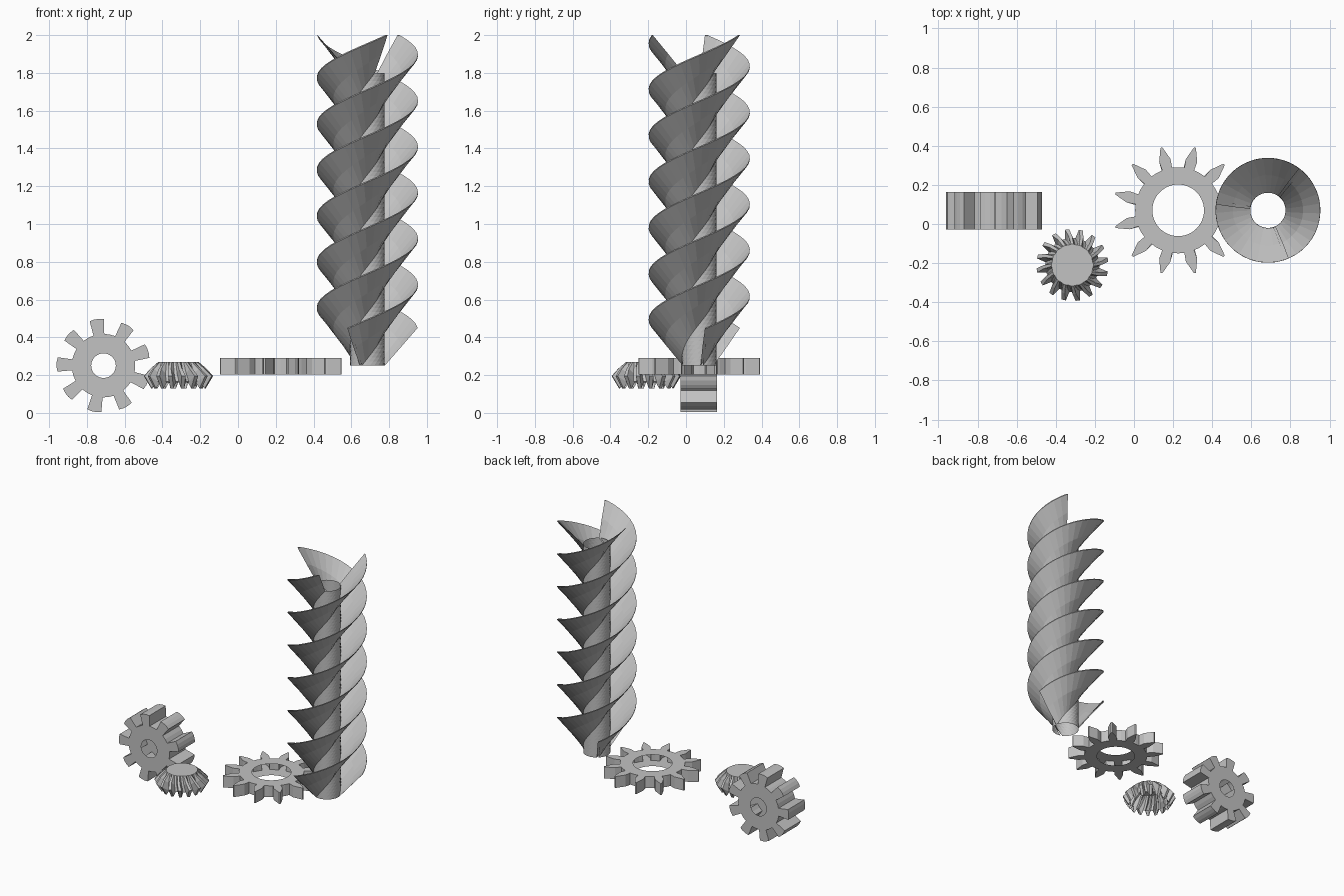
import bpy, bmesh
from math import sin, cos, radians, pi
from mathutils import Matrix, Vector

cube = bpy.data.objects.get("Cube")
if cube:
    bpy.data.objects.remove(cube)

steel = bpy.data.materials.new("light_grey")
steel.use_nodes = True
GREY = (0.54, 0.54, 0.54, 1)
steel.diffuse_color = GREY
steel.node_tree.nodes["Principled BSDF"].inputs["Base Color"].default_value = GREY


def polar(r, angle, z):
    return Vector((r * cos(angle), r * sin(angle), z))


def loft(name, rings, location, matrix=Matrix(), cap=False):
    """Skin closed rings of equal length, optionally capping the last."""
    bm = bmesh.new()
    rows = [[bm.verts.new(matrix @ p) for p in ring] for ring in rings]
    for low, high in zip(rows, rows[1:]):
        n = len(low)
        for i in range(n):
            j = (i + 1) % n
            bm.faces.new((low[i], low[j], high[j], high[i]))
    if cap:
        bm.faces.new(rows[-1])
    bmesh.ops.recalc_face_normals(bm, faces=bm.faces)
    mesh = bpy.data.meshes.new(name)
    bm.to_mesh(mesh)
    bm.free()
    mesh.materials.append(steel)
    obj = bpy.data.objects.new(name, mesh)
    obj.location = location
    bpy.context.collection.objects.link(obj)
    return obj


def spur_gear(name, teeth, profile, valley, bore, phase, depth, location, matrix=Matrix()):
    """Gear shell with an open bore; profile holds (radius, half width) from root to tip."""
    outer = []
    for t in range(teeth):
        mid = radians(phase) + t * 2 * pi / teeth
        pts = [(r, -w / r) for r, w in profile]
        pts += [(r, w / r) for r, w in reversed(profile)]
        pts.append((valley, pi / teeth))
        outer += [(r, mid + a) for r, a in pts]
    n = len(outer)
    start = radians(phase) - pi / teeth * 0.6
    inner = [(bore, start + i * 2 * pi / n) for i in range(n)]
    h = depth / 2
    rings = [[polar(r, a, z) for r, a in side]
             for side, z in ((inner, -h), (outer, -h), (outer, h), (inner, h))]
    return loft(name, rings, location, matrix)


# Upright spur gear facing the front
spur_gear("upright_gear", 9, [(0.168, 0.029), (0.246, 0.038), (0.249, 0.013)], 0.168, 0.065,
          98.5, 0.193, (-0.712, 0.068, 0.25), Matrix.Rotation(pi / 2, 4, "X"))

# Flat ring gear with pointed teeth
spur_gear("ring_gear", 12, [(0.22, 0.026), (0.265, 0.03), (0.332, 0.005)], 0.22, 0.132,
          15, 0.085, (0.226, 0.07, 0.247))

# Bevel gear: swirled teeth hanging from a hollow capped cone
TEETH = 16
STEP = 2 * pi / TEETH


def bevel_ring(root, tip, twist):
    """One ring of valleys and teeth; root and tip are (radius, height)."""
    ring = []
    for t in range(TEETH):
        for (r, z), a in ((root, -0.34), (tip, -0.15), (tip, 0.15), (root, 0.34)):
            ring.append(polar(r, t * STEP + a * STEP + twist, z))
    return ring


bevel = [
    bevel_ring((0.128, 0.16), (0.145, 0.13), 0.15),
    bevel_ring((0.138, 0.165), (0.184, 0.195), 0.15),
    bevel_ring((0.125, 0.21), (0.15, 0.233), 0.07),
    bevel_ring((0.105, 0.27), (0.107, 0.27), 0),
]
loft("bevel_gear", bevel, (-0.315, -0.21, 0), cap=True)

# Worm screw: open core tube with three flared blades wound around it
CORE, RIM, FLARE = 0.092, 0.268, 0.2
ROWS, TURN, HEIGHT = 72, radians(764), 1.55
worm = []
for row in range(ROWS):
    f = row / (ROWS - 1)
    ring = []
    for blade in range(3):
        a = radians(8 + 120 * blade) + f * TURN
        z = f * HEIGHT
        mid = (CORE + RIM) / 2
        blade_pts = [(CORE, -3.5, 0), (mid, -2.5, 0.5), (RIM, -1.5, 1),
                     (RIM, 1.5, 1), (mid, 2.5, 0.5), (CORE, 3.5, 0)]
        blade_pts += [(CORE, d, 0) for d in range(15, 111, 15)]
        for r, d, lift in blade_pts:
            ring.append(polar(r, a + radians(d), z + lift * FLARE))
    worm.append(ring)
loft("worm_screw", worm, (0.685, 0.07, 0.25))
